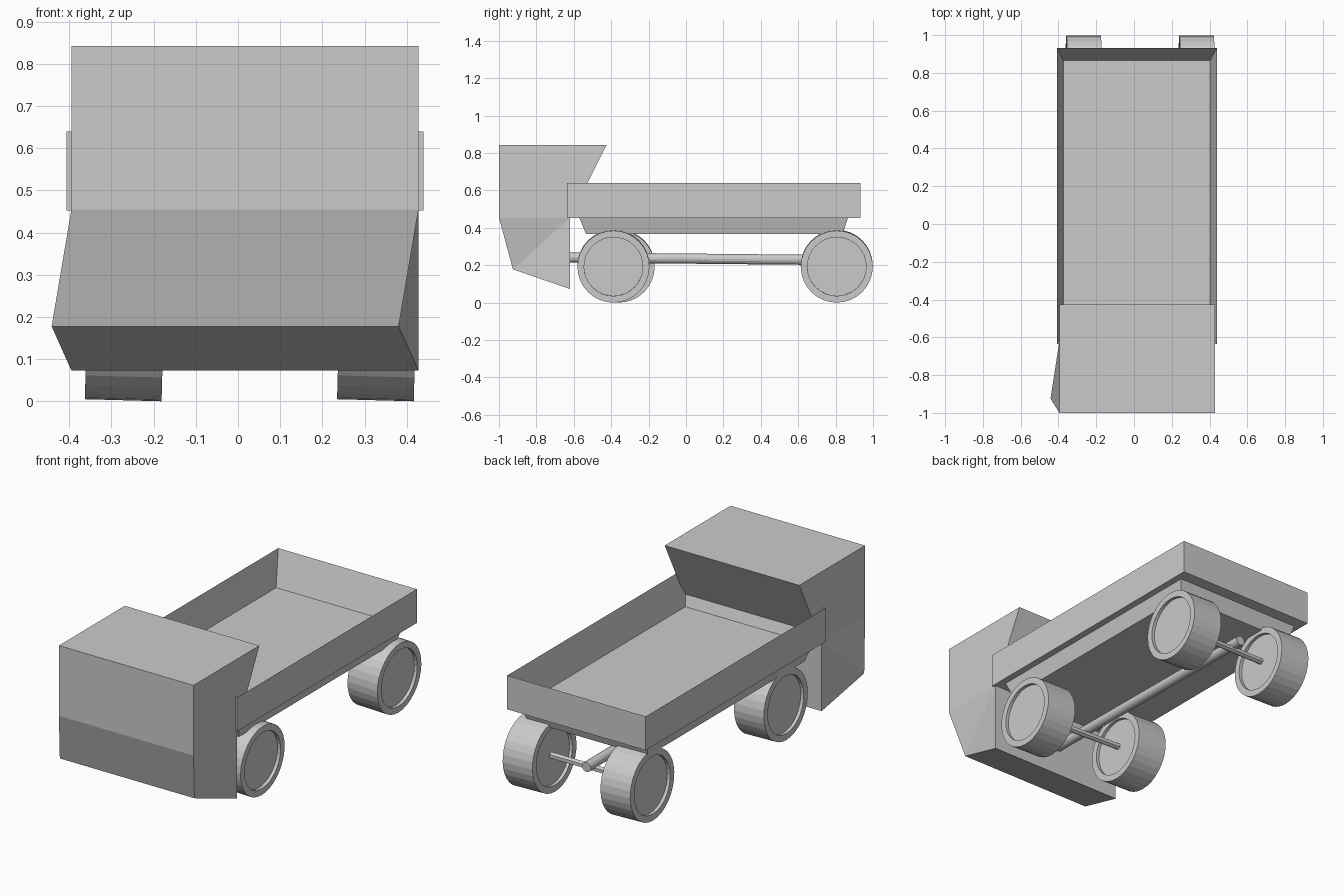
import bpy, bmesh, math
from mathutils import Vector

if "Cube" in bpy.data.objects:
    bpy.data.objects.remove(bpy.data.objects["Cube"])


def loft(name, rings, close=True):
    """Skin a list of equal-length point rings and cap both ends."""
    bm = bmesh.new()
    rows = [[bm.verts.new(p) for p in ring] for ring in rings]
    n = len(rows[0])
    for a, b in zip(rows, rows[1:]):
        for i in range(n):
            j = (i + 1) % n
            bm.faces.new((a[i], a[j], b[j], b[i]))
    bm.faces.new(rows[0])
    bm.faces.new(rows[-1])
    bmesh.ops.recalc_face_normals(bm, faces=bm.faces)
    me = bpy.data.meshes.new(name)
    bm.to_mesh(me)
    bm.free()
    ob = bpy.data.objects.new(name, me)
    bpy.context.collection.objects.link(ob)
    return ob


def rect(x0, x1, y0, y1, z):
    return [(x0, y0, z), (x1, y0, z), (x1, y1, z), (x0, y1, z)]


def rod(name, a, b, r, sides):
    a, b = Vector(a), Vector(b)
    d = b - a
    bpy.ops.mesh.primitive_cylinder_add(vertices=sides, radius=r, depth=d.length,
                                        location=(a + b) / 2)
    ob = bpy.context.object
    ob.name = name
    ob.rotation_euler = d.to_track_quat('Z', 'Y').to_euler()
    return ob


# cab: upper block with slanted back, lower block with skewed chin edge
def cab_side(x, shift):
    return {"top_front": (x, -1.0, 0.843), "top_back": (x, -0.425, 0.843),
            "mid_back": (x, -0.62, 0.455), "low_back": (x, -0.62, 0.073),
            "chin": (x + shift, -0.925, 0.178), "mid_front": (x, -1.0, 0.455)}


bm = bmesh.new()
sides = [{k: bm.verts.new(p) for k, p in cab_side(x, -0.047).items()}
         for x in (-0.395, 0.428)]
outline = list(sides[0])
for a, b in zip(outline, outline[1:] + outline[:1]):
    bm.faces.new((sides[0][a], sides[0][b], sides[1][b], sides[1][a]))
for s in sides:
    bm.faces.new([s[k] for k in ("top_front", "top_back", "mid_back", "mid_front")])
    bm.faces.new([s[k] for k in ("mid_front", "mid_back", "chin")])
    bm.faces.new([s[k] for k in ("mid_back", "low_back", "chin")])
bmesh.ops.recalc_face_normals(bm, faces=bm.faces)
me = bpy.data.meshes.new("cab")
bm.to_mesh(me)
bm.free()
bpy.context.collection.objects.link(bpy.data.objects.new("cab", me))

# cargo bed: tapered underside, vertical outer walls, sloped inner walls, floor
loft("cargo_bed", [
    rect(-0.35, 0.38, -0.535, 0.838, 0.368),
    rect(-0.373, 0.403, -0.57, 0.866, 0.453),
    rect(-0.407, 0.44, -0.635, 0.933, 0.453),
    rect(-0.407, 0.44, -0.635, 0.933, 0.64),
    rect(-0.373, 0.403, -0.57, 0.866, 0.456),
])


# wheels: tyre drum with a recessed disc on both faces
def wheel(name, x, y, z=0.195, r=0.1925, half=0.091, n=32):
    def ring(px, pr):
        return [(px, pr * math.cos(2 * math.pi * i / n),
                 pr * math.sin(2 * math.pi * i / n)) for i in range(n)]
    inner, dip = 0.157, 0.018
    ob = loft(name, [ring(-half + dip, inner), ring(-half, inner), ring(-half, r),
                     ring(half, r), ring(half, inner), ring(half - dip, inner)])
    ob.location = (x, y, z)
    ob.rotation_euler.y = 0.027


for end, y_left, y_right in (("front", -0.36, -0.388), ("rear", 0.806, 0.806)):
    wheel(end + "_wheel_left", -0.267, y_left)
    wheel(end + "_wheel_right", 0.331, y_right)
    rod(end + "_axle", (-0.22, y_left, 0.2), (0.29, y_right, 0.2), 0.018, 6)

# drive shaft
rod("drive_shaft", (0.0, -0.66, 0.242), (0.0, 0.87, 0.227), 0.027, 16)
